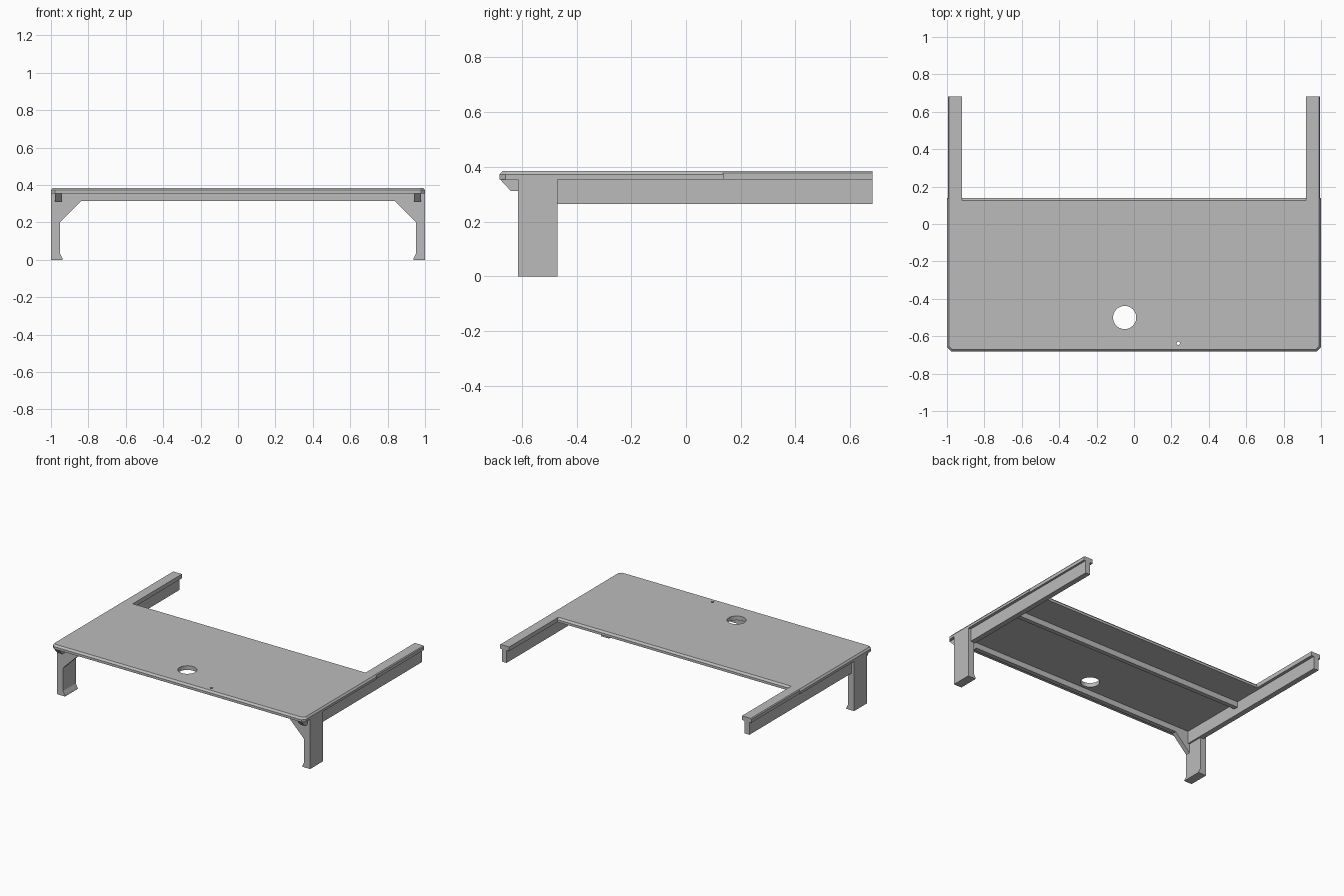
import bpy, bmesh, math

if "Cube" in bpy.data.objects:
    bpy.data.objects.remove(bpy.data.objects["Cube"])

grey = bpy.data.materials.new("plain grey")
grey.diffuse_color = (0.5, 0.5, 0.5, 1)
grey.use_nodes = True
grey.node_tree.nodes["Principled BSDF"].inputs["Base Color"].default_value = grey.diffuse_color


def loft(name, rings):
    """Closed solid through a stack of matching rings of 3D points."""
    bm = bmesh.new()
    loops = [[bm.verts.new(p) for p in ring] for ring in rings]
    n = len(loops[0])
    for a, b in zip(loops, loops[1:]):
        for i in range(n):
            j = (i + 1) % n
            bm.faces.new((a[i], a[j], b[j], b[i]))
    bm.faces.new(loops[0])
    bm.faces.new(loops[-1])
    bmesh.ops.recalc_face_normals(bm, faces=bm.faces)
    mesh = bpy.data.meshes.new(name)
    bm.to_mesh(mesh)
    bm.free()
    obj = bpy.data.objects.new(name, mesh)
    bpy.context.collection.objects.link(obj)
    mesh.materials.append(grey)
    return obj


def along_y(name, profile, y0, y1):
    """Extrude an x-z profile along y."""
    return loft(name, [[(x, y, z) for x, z in profile] for y in (y0, y1)])


def along_x(name, profile, x0, x1):
    """Extrude a y-z profile along x."""
    return loft(name, [[(x, y, z) for y, z in profile] for x in (x0, x1)])


def hole(target, x, y, radius, sides):
    """Drill a round vertical hole through a part."""
    ring = [(x + radius * math.cos(2 * math.pi * i / sides),
             y + radius * math.sin(2 * math.pi * i / sides)) for i in range(sides)]
    cutter = loft("hole_cutter", [[(px, py, z) for px, py in ring] for z in (0.3, 0.45)])
    cutter.hide_render = True
    cutter.hide_set(True)
    cut = target.modifiers.new("hole", 'BOOLEAN')
    cut.operation = 'DIFFERENCE'
    cut.solver = 'EXACT'
    cut.object = cutter


# Table top: clipped front corners and a chamfered upper edge
def top_ring(w, front, back, clip, z):
    return [(-w + clip, front, z), (w - clip, front, z), (w, front + clip, z),
            (w, back, z), (-w, back, z), (-w, front + clip, z)]


table_top = loft("table_top", [
    top_ring(1.0, -0.682, 0.138, 0.022, 0.355),
    top_ring(1.0, -0.682, 0.138, 0.022, 0.372),
    top_ring(0.99, -0.670, 0.126, 0.018, 0.385)])
hole(table_top, -0.05, -0.5, 0.062, 48)
hole(table_top, 0.237, -0.638, 0.009, 16)

# Cross beams under the top
for name, y in (("front_beam", -0.612), ("middle_beam", -0.115)):
    along_x(name, [(y, 0.315), (y + 0.032, 0.315), (y + 0.032, 0.355), (y, 0.355)],
            -0.95, 0.95)

# Mirrored side parts
for side, s in (("left", -1), ("right", 1)):
    # Arm cap reaching back from the table top
    along_y(side + "_arm",
            [(s * 0.92, 0.355), (s * 0.994, 0.355), (s * 0.994, 0.378),
             (s * 0.989, 0.385), (s * 0.92, 0.385)], 0.126, 0.682)
    # Rail under the arm, with a sloped nose in front
    along_x(side + "_rail",
            [(-0.68, 0.355), (-0.64, 0.312), (-0.60, 0.312), (-0.60, 0.265),
             (0.682, 0.265), (0.682, 0.355)], s * 0.941, s * 0.979)
    # Leg with a small flared foot
    along_y(side + "_leg",
            [(s, 0), (s * 0.937, 0), (s * 0.94, 0.01), (s * 0.953, 0.035),
             (s * 0.953, 0.355), (s, 0.355)], -0.614, -0.47)
    # Diagonal brace between leg and beam
    along_y(side + "_brace",
            [(s * 0.96, 0.195), (s * 0.953, 0.2), (s * 0.838, 0.315),
             (s * 0.838, 0.355), (s * 0.96, 0.355)], -0.613, -0.58)
